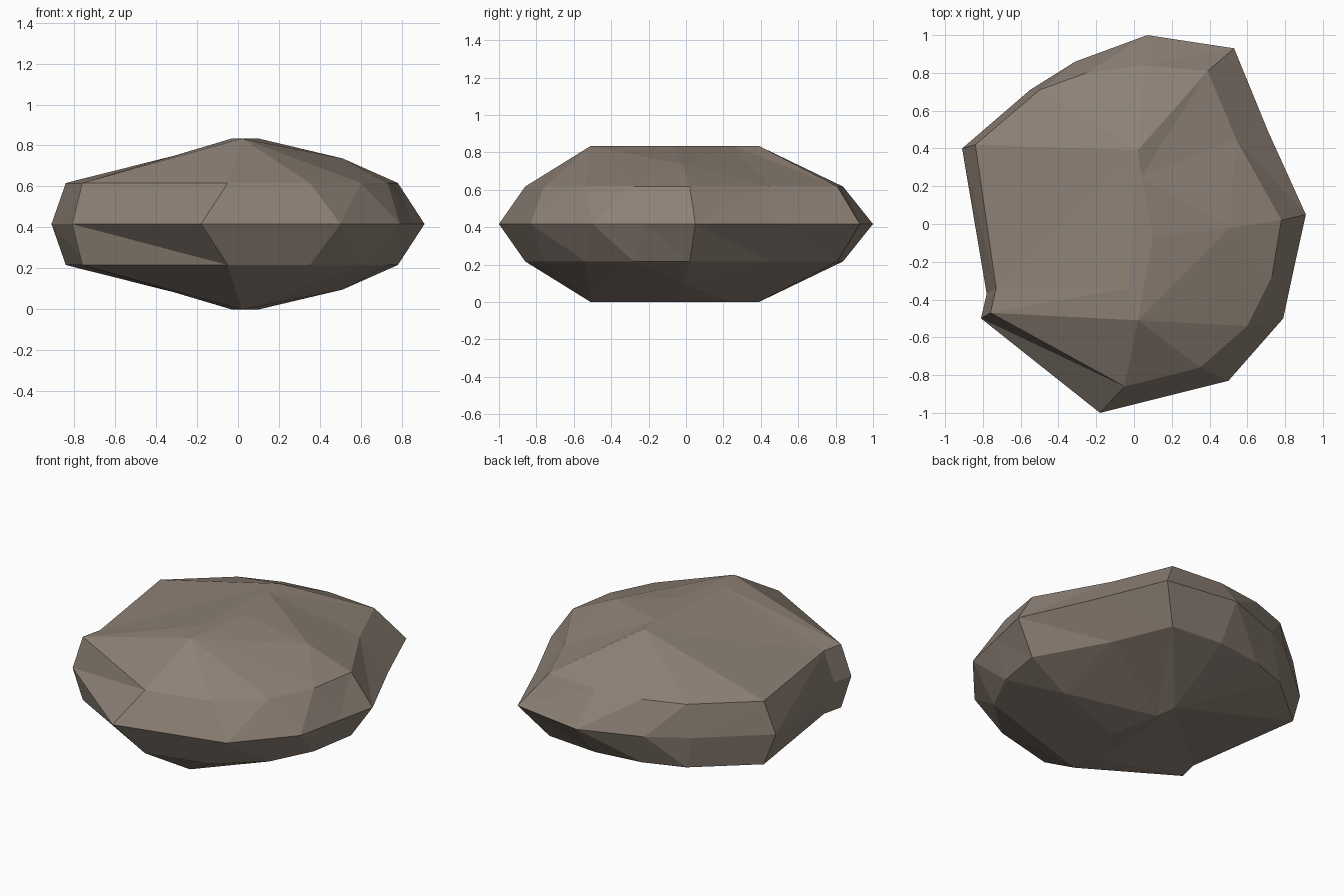
import bpy, bmesh

if "Cube" in bpy.data.objects:
    bpy.data.objects.remove(bpy.data.objects["Cube"])

MID_Z = 0.417
# Widest outline, and the shoulder outline above it
rim = [(-.91, .40), (-.55, .71), (-.31, .86), (.07, 1.0), (.53, .93), (.71, .49), (.91, .05),
       (.85, -.22), (.79, -.50), (.50, -.83), (-.18, -1.0), (-.81, -.50), (-.78, -.37)]
shoulder = [(-.84, .42), (-.50, .71), (-.25, .80), (.05, .84), (.39, .81), (.54, .45), (.78, .02),
            (.73, -.28), (.60, -.54), (.35, -.76), (-.05, -.86), (-.76, -.47), (-.73, -.34)]
# Crest points (x, y, height above middle) and the crest point each shoulder point runs to
crest = {'A': (.02, .39, .417), 'B': (.04, .25, .417), 'C': (.10, -.07, .417),
         'D': (.51, -.02, .32), 'E': (.02, -.51, .417), 'F': (-.03, -.34, .417)}
runs_to = "AAAAABDDEEEEF"

bm = bmesh.new()
n = len(rim)
r = [bm.verts.new((x, y, MID_Z)) for x, y in rim]


def half(sign):
    """One half of the stone, upper (+1) or lower (-1)."""
    s = [bm.verts.new((x, y, MID_Z + sign * .2)) for x, y in shoulder]
    c = {k: bm.verts.new((x, y, MID_Z + sign * h)) for k, (x, y, h) in crest.items()}

    def face(*vs):
        bm.faces.new(vs if sign > 0 else vs[::-1])

    for i in range(n):
        j = (i + 1) % n
        a, b = c[runs_to[i]], c[runs_to[j]]
        face(r[j], r[i], s[i])
        face(r[j], s[i], s[j])
        face(s[j], s[i], b)
        if a is not b:
            face(s[i], a, b)
    for tri in ("BCD", "CED"):
        face(*[c[k] for k in tri])
    face(*[c[k] for k in "AFECB"])


half(1)
half(-1)
bmesh.ops.recalc_face_normals(bm, faces=bm.faces)

mesh = bpy.data.meshes.new("rock")
bm.to_mesh(mesh)
bm.free()
rock = bpy.data.objects.new("rock", mesh)
bpy.context.collection.objects.link(rock)

stone = bpy.data.materials.new("brown grey stone")
stone.diffuse_color = (.27, .22, .18, 1)
stone.use_nodes = True
stone.node_tree.nodes["Principled BSDF"].inputs["Base Color"].default_value = stone.diffuse_color
mesh.materials.append(stone)
